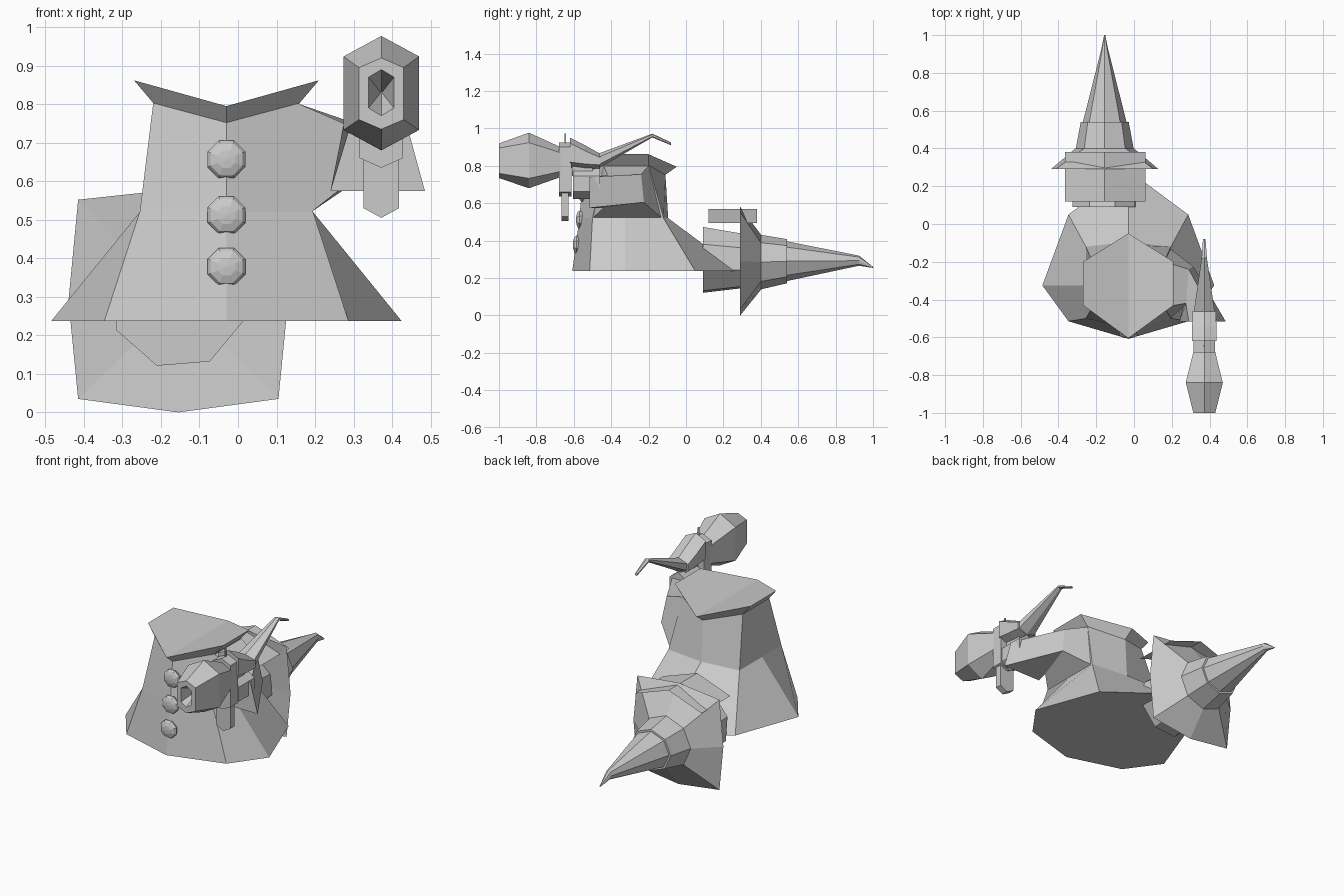
import bpy, bmesh, math

if "Cube" in bpy.data.objects:
    bpy.data.objects.remove(bpy.data.objects["Cube"])

grey = bpy.data.materials.new("plain grey")
grey.diffuse_color = (0.6, 0.6, 0.6, 1)
grey.use_nodes = True
grey.node_tree.nodes["Principled BSDF"].inputs["Base Color"].default_value = grey.diffuse_color


def finish(name, bm):
    bmesh.ops.recalc_face_normals(bm, faces=bm.faces[:])
    mesh = bpy.data.meshes.new(name)
    bm.to_mesh(mesh)
    bm.free()
    mesh.materials.append(grey)
    ob = bpy.data.objects.new(name, mesh)
    bpy.context.collection.objects.link(ob)
    return ob


def loft(name, rings, start=True, end=True):
    """Skin a list of equal-length point rings."""
    bm = bmesh.new()
    vs = [[bm.verts.new(p) for p in r] for r in rings]
    n = len(vs[0])
    for a, b in zip(vs, vs[1:]):
        for i in range(n):
            j = (i + 1) % n
            bm.faces.new((a[i], a[j], b[j], b[i]))
    if start:
        bm.faces.new(vs[0])
    if end:
        bm.faces.new(vs[-1])
    return finish(name, bm)


def box(name, x, y, z):
    return loft(name, [[(x[0], y[0], h), (x[1], y[0], h), (x[1], y[1], h), (x[0], y[1], h)] for h in z])


def ring(n, cx, y, cz, rx, rz, start=0.0):
    """Polygon facing along y."""
    return [(cx + rx * math.cos(start + i * math.tau / n), y,
             cz + rz * math.sin(start + i * math.tau / n)) for i in range(n)]


# Robe, waist, neck and collar: eight-sided rings mirrored about the body axis
BX = -0.03


def body_ring(front, fc, side, bc, back, zs):
    """front/back are y; fc, side, bc are (half width, y); zs = centre, edge heights."""
    zc, ze = zs
    half = [(fc[0], fc[1], ze), (side[0], side[1], ze), (bc[0], bc[1], ze)]
    return ([(BX, front, zc)] + [(BX + w, y, z) for w, y, z in half]
            + [(BX, back, zc)] + [(BX - w, y, z) for w, y, z in reversed(half)])


neck = body_ring(-0.55, (0.19, -0.44), (0.19, -0.32), (0.19, -0.20), -0.11, (0.752, 0.803))
loft("robe", [
    body_ring(-0.608, (0.317, -0.515), (0.455, -0.325), (0.317, 0.05), 0.285, (0.237, 0.237)),
    body_ring(-0.57, (0.225, -0.50), (0.225, -0.325), (0.225, -0.12), -0.095, (0.52, 0.52)),
    neck], end=False)

# Collar with a two-plane closed top
bm = bmesh.new()
top = body_ring(-0.605, (0.24, -0.43), (0.24, -0.32), (0.24, -0.20), -0.05, (0.795, 0.862))
lo, hi = ([bm.verts.new(p) for p in r] for r in (neck, top))
for i in range(8):
    j = (i + 1) % 8
    bm.faces.new((lo[i], lo[j], hi[j], hi[i]))
bm.faces.new(hi[0:5])
bm.faces.new(hi[4:8] + hi[0:1])
finish("collar", bm)

# Shallow domed buttons down the front
for k, (y, z) in enumerate(((-0.557, 0.657), (-0.569, 0.512), (-0.586, 0.378))):
    loft("button_%d" % (k + 1), [ring(8, BX, y + d, z, r, r, math.pi / 8)
                                 for d, r in ((0.02, 0.045), (0.0, 0.053), (-0.01, 0.045), (-0.017, 0.025), (-0.019, 0.004))])

# Arm growing out of the body side, then forward to a wide cuff
loft("sleeve", [
    [(0.19, -0.50, 0.52), (0.19, -0.13, 0.52), (0.16, -0.20, 0.80), (0.16, -0.44, 0.80)],
    [(0.26, -0.44, 0.575), (0.315, -0.225, 0.605), (0.29, -0.24, 0.755), (0.275, -0.42, 0.75)],
    [(0.24, -0.515, 0.575), (0.485, -0.515, 0.575), (0.44, -0.515, 0.74), (0.29, -0.515, 0.74)]])

# Hand
GX = 0.372
loft("hand", [ring(6, GX, y, 0.705, 0.063, 0.082, math.pi / 6) for y in (-0.605, -0.46)])


# Gun: hexagonal muzzle with a hollow bore
def hexa(y, w, z_low, z_high, shoulder):
    """Upright hexagon with a pointed top and bottom."""
    return [(GX, y, z_low), (GX + w, y, z_low + shoulder), (GX + w, y, z_high - shoulder),
            (GX, y, z_high), (GX - w, y, z_high - shoulder), (GX - w, y, z_low + shoulder)]


loft("muzzle", [hexa(-0.67, 0.056, 0.74, 0.90, 0.03), hexa(-0.84, 0.098, 0.68, 0.977, 0.053),
                hexa(-1.0, 0.058, 0.735, 0.92, 0.025), hexa(-1.0, 0.033, 0.77, 0.89, 0.02),
                hexa(-0.88, 0.002, 0.828, 0.832, 0.001)])
loft("barrel_band", [hexa(-0.68, 0.056, 0.635, 0.925, 0.025), hexa(-0.612, 0.056, 0.635, 0.925, 0.025)])
box("front_sight", (GX - 0.004, GX + 0.004), (-0.65, -0.641), (0.92, 0.972))
loft("front_grip", [[(GX + x, y, z) for x, z in ((-0.046, 0.68), (-0.046, 0.53), (0, 0.505), (0.046, 0.53), (0.046, 0.68))]
                    for y in (-0.666, -0.628)])

# Gun body and long straight stock with a drooping end
loft("gun_body", [hexa(-0.62, 0.064, 0.79, 0.95, 0.03), hexa(-0.54, 0.064, 0.78, 0.91, 0.03),
                  hexa(-0.46, 0.062, 0.785, 0.865, 0.02)])
loft("stock", [hexa(-0.47, 0.056, 0.785, 0.865, 0.02),
               hexa(-0.18, 0.014, 0.952, 0.972, 0.005), hexa(-0.08, 0.007, 0.91, 0.925, 0.004)])
box("trigger_guard", (GX - 0.02, GX + 0.02), (-0.61, -0.50), (0.745, 0.80))

# Head lying behind the body
HX = -0.155
TURN = math.radians(27)
loft("head", [ring(8, HX, 0.09, 0.297, 0.18, 0.185, TURN),
              ring(8, HX, 0.29, 0.292, 0.168, 0.155, TURN),
              ring(8, HX, 0.39, 0.285, 0.15, 0.14, TURN)])

# Roof-shaped sheet over the head
bm = bmesh.new()
rows = [[bm.verts.new((x, y, z)) for x, z in ((-0.365, 0.495), (HX, 0.57), (0.06, 0.495))] for y in (0.12, 0.38)]
for i in (0, 1):
    bm.faces.new((rows[0][i], rows[0][i + 1], rows[1][i + 1], rows[1][i]))
finish("head_flap", bm)

# Hat brim: a flared eight-sided cone with a nearly flat front
outer = [(HX + x, 0.29, 0.29 + z) for x, z in
         ((0.285, 0), (0.26, 0.262), (0, 0.29), (-0.26, 0.262),
          (-0.285, 0), (-0.26, -0.255), (0, -0.29), (0.26, -0.255))]
loft("hat_brim", [ring(8, HX, 0.40, 0.285, 0.155, 0.148), outer,
                  ring(8, HX, 0.305, 0.285, 0.15, 0.143)], False, False)

# Pointed hat with a step and a bent tip
loft("hat_crown", [ring(8, HX, y, z, rx, rz) for y, z, rx, rz in
                   ((0.39, 0.285, 0.155, 0.148), (0.54, 0.29, 0.127, 0.118))])
loft("hat_point", [ring(8, HX, y, z, rx, rz) for y, z, rx, rz in
                   ((0.53, 0.29, 0.118, 0.108), (0.925, 0.293, 0.018, 0.027), (1.0, 0.257, 0.003, 0.003))])
